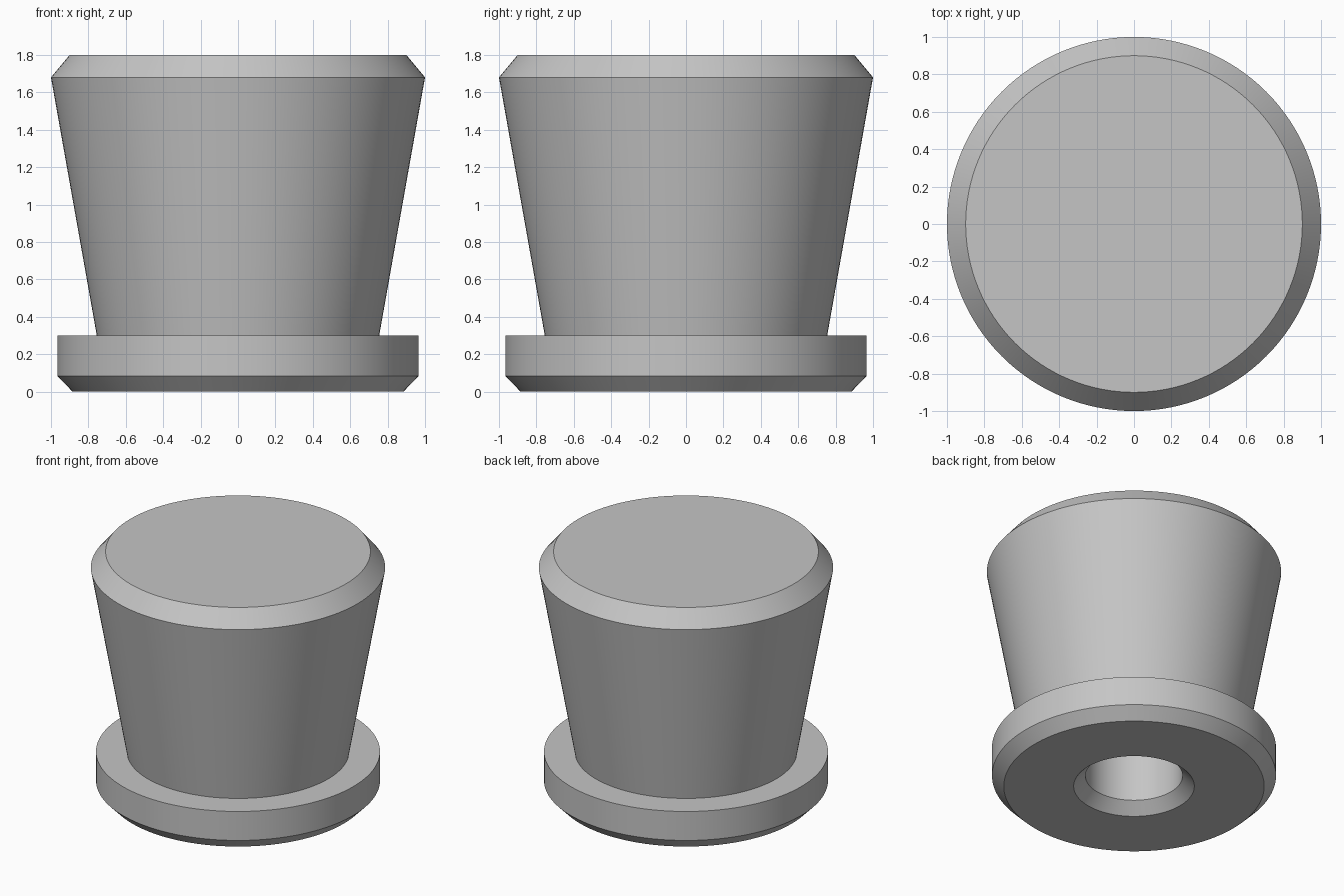
import bpy, bmesh, math

if "Cube" in bpy.data.objects:
    bpy.data.objects.remove(bpy.data.objects["Cube"])

SEGMENTS = 128

grey = bpy.data.materials.new("plain_grey")
grey.diffuse_color = (0.56, 0.56, 0.56, 1)
grey.use_nodes = True
grey.node_tree.nodes["Principled BSDF"].inputs["Base Color"].default_value = grey.diffuse_color

# Half profile (radius, height): blind hole, chamfered flange, tapered body, bevelled top
profile = [
    (0.0, 1.0), (0.33, 1.0), (0.33, 0.08), (0.41, 0.0),
    (0.885, 0.0), (0.965, 0.083), (0.965, 0.30), (0.755, 0.30),
    (1.0, 1.68), (0.90, 1.80), (0.0, 1.80),
]

# Revolve the profile around z
bm = bmesh.new()
verts = [bm.verts.new((r, 0, z)) for r, z in profile]
edges = [bm.edges.new(pair) for pair in zip(verts, verts[1:])]
bmesh.ops.spin(bm, geom=verts + edges, cent=(0, 0, 0), axis=(0, 0, 1),
               angle=math.tau, steps=SEGMENTS, use_merge=False)
bmesh.ops.remove_doubles(bm, verts=bm.verts, dist=0.0005)
bmesh.ops.recalc_face_normals(bm, faces=bm.faces)

mesh = bpy.data.meshes.new("knob")
bm.to_mesh(mesh)
bm.free()
mesh.materials.append(grey)
knob = bpy.data.objects.new("knob", mesh)
bpy.context.collection.objects.link(knob)

# Smooth round walls, crisp rims
bpy.context.view_layer.objects.active = knob
knob.select_set(True)
bpy.ops.object.shade_smooth_by_angle(angle=math.radians(25))
